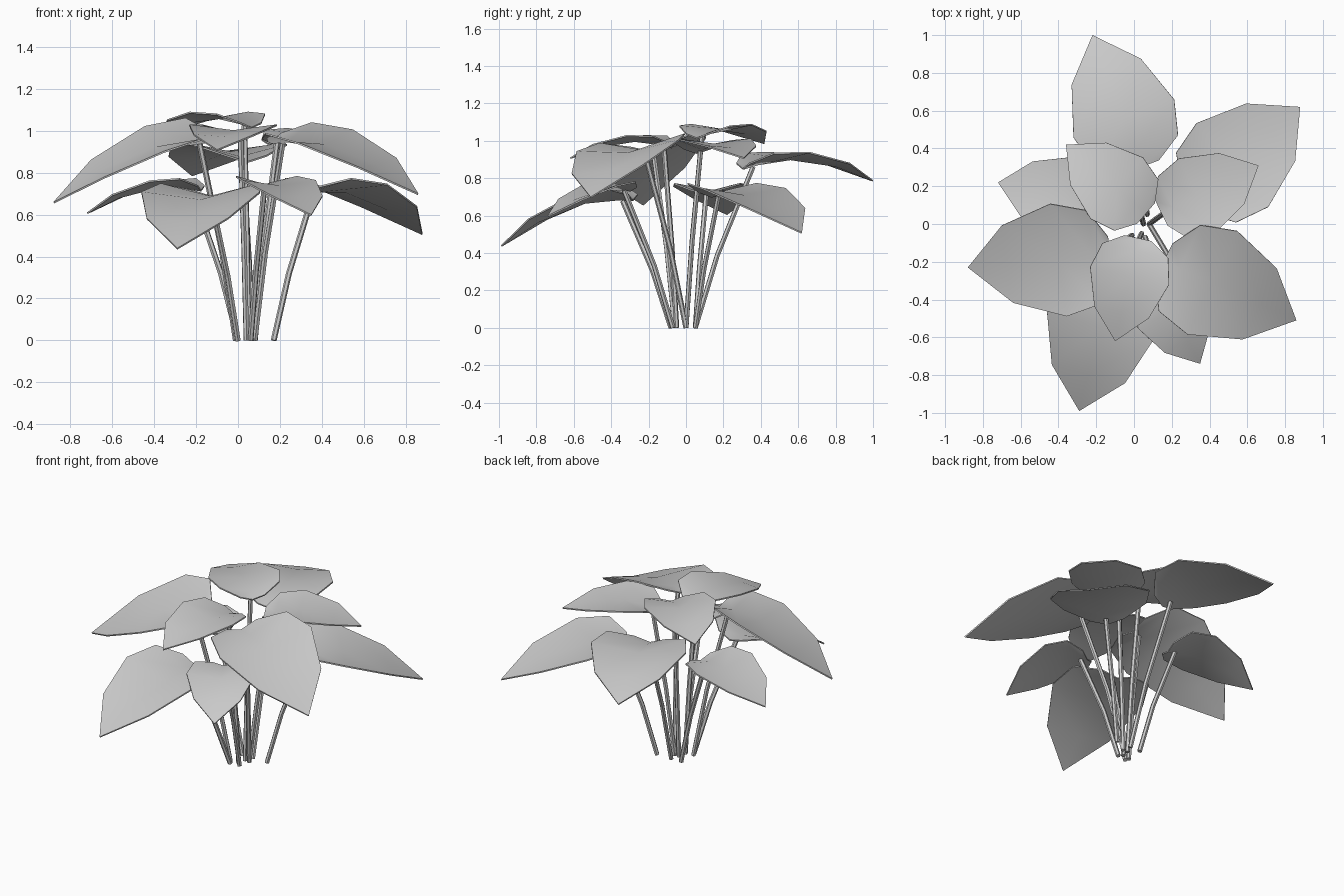
import bpy, bmesh, math
from mathutils import Vector, Matrix

cube = bpy.data.objects.get("Cube")
if cube:
    bpy.data.objects.remove(cube)

grey = bpy.data.materials.new("light_grey")
grey.use_nodes = True
grey.diffuse_color = (0.6, 0.6, 0.6, 1)
grey.node_tree.nodes["Principled BSDF"].inputs["Base Color"].default_value = (0.6, 0.6, 0.6, 1)

# Leaf cross-sections: along, half width, edge lift, midrib lift (per unit length)
SECTIONS = [
    (-0.01, 0.13, 0.07, 0.03),
    (0.11, 0.32, 0.15, 0.07),
    (0.36, 0.385, 0.17, 0.12),
    (0.72, 0.265, 0.11, 0.09),
]


def make_leaf(name, base, tip, roll):
    base, tip = Vector(base), Vector(tip)
    along = tip - base
    length = along.length
    along.normalize()
    up = Vector((0, 0, 1))
    side = up.cross(along).normalized()
    side = Matrix.Rotation(math.radians(roll), 3, along) @ side

    def place(u, v, w):
        return base + length * (along * u + side * v + up * w)

    bm = bmesh.new()
    rows = []
    for u, half, edge, mid in SECTIONS:
        spots = ((half, edge), (0, mid), (-half, edge))
        rows.append([bm.verts.new(place(u, v, w)) for v, w in spots])
    end = bm.verts.new(tip)
    for a, b in zip(rows, rows[1:]):
        for i in range(2):
            bm.faces.new((a[i], a[i + 1], b[i + 1], b[i]))
    for i in range(2):
        bm.faces.new((rows[-1][i], rows[-1][i + 1], end))
    bmesh.ops.recalc_face_normals(bm, faces=bm.faces)
    if sum(f.normal.z for f in bm.faces) < 0:
        bmesh.ops.reverse_faces(bm, faces=bm.faces)
    mesh = bpy.data.meshes.new(name)
    bm.to_mesh(mesh)
    bm.free()
    mesh.materials.append(grey)
    leaf = bpy.data.objects.new(name, mesh)
    bpy.context.collection.objects.link(leaf)
    # Thin blade
    blade = leaf.modifiers.new("thickness", "SOLIDIFY")
    blade.thickness = 0.008
    bpy.ops.object.select_all(action="DESELECT")
    bpy.context.view_layer.objects.active = leaf
    leaf.select_set(True)
    bpy.ops.object.modifier_apply(modifier=blade.name)
    bpy.ops.object.shade_smooth_by_angle(angle=math.radians(40))
    # Where the stem meets the midrib
    return place(0.07, 0, 0.045)


def make_stem(name, foot, top):
    foot = Vector((*foot, 0))
    bend = foot.lerp(top, 0.45)
    bend.xy = foot.xy.lerp(top.xy, 0.38)
    curve = bpy.data.curves.new(name, "CURVE")
    curve.dimensions = "3D"
    curve.bevel_depth = 0.014
    curve.bevel_resolution = 1
    curve.use_fill_caps = True
    line = curve.splines.new("POLY")
    line.points.add(2)
    for point, spot in zip(line.points, (foot, bend, top)):
        point.co = (*spot, 1)
    line.use_smooth = False
    curve.materials.append(grey)
    stem = bpy.data.objects.new(name, curve)
    bpy.context.collection.objects.link(stem)


# Name, leaf base, leaf tip, roll in degrees, stem foot
PLANT = [
    ("back", (0.04, 0.31, 0.83), (-0.22, 1.0, 0.79), 0, (0.07, 0.05)),
    ("back_left", (0.32, 0.14, 0.68), (0.88, 0.62, 0.51), 0, (0.17, 0.05)),
    ("upper_left", (0.15, 0.06, 0.92), (0.66, 0.31, 0.91), 0, (0.08, 0.0)),
    ("front_left", (0.165, -0.2, 0.92), (0.86, -0.51, 0.7), 6, (0.08, 0.0)),
    ("low_front", (0.11, -0.3, 0.72), (0.35, -0.74, 0.6), 0, (0.06, -0.07)),
    ("front_right", (-0.115, -0.29, 0.66), (-0.29, -0.99, 0.44), 0, (0.0, -0.08)),
    ("right", (-0.13, -0.17, 0.92), (-0.88, -0.23, 0.66), -12, (-0.01, -0.06)),
    ("back_right", (-0.18, 0.1, 0.7), (-0.72, 0.22, 0.61), 0, (0.0, 0.05)),
    ("upper_back", (0.06, 0.06, 1.0), (-0.36, 0.42, 0.99), 0, (0.05, 0.0)),
    ("upper_front", (0.02, -0.08, 0.95), (-0.1, -0.62, 0.91), 0, (0.04, -0.05)),
]
for name, base, tip, roll, foot in PLANT:
    joint = make_leaf(name + "_leaf", base, tip, roll)
    make_stem(name + "_stem", foot, joint)
